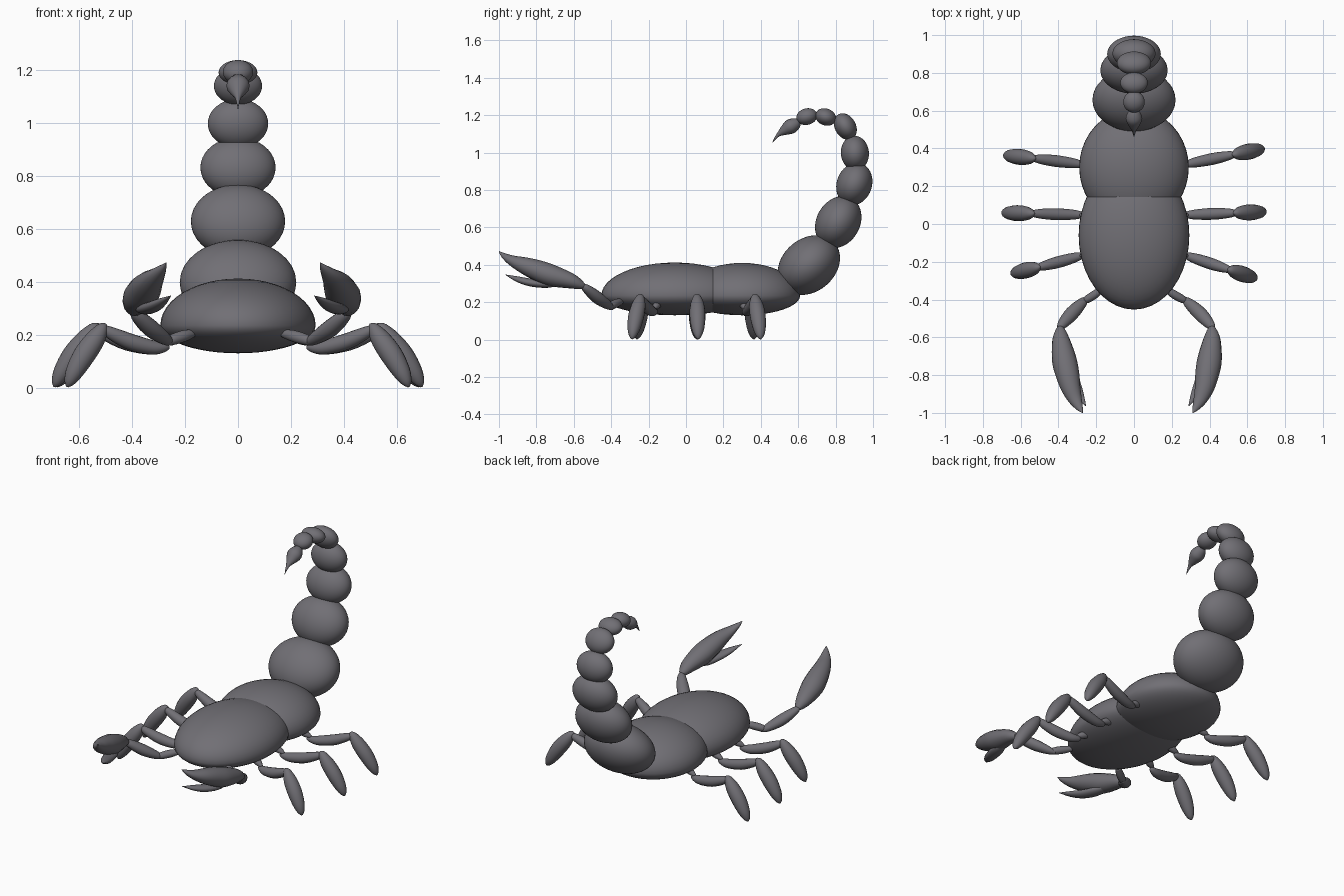
import bpy, bmesh, math
from mathutils import Vector, Matrix

# Dark shell colour
shell = bpy.data.materials.new("dark_shell")
shell.diffuse_color = (0.165, 0.16, 0.178, 1)


def finish(name, bm):
    bmesh.ops.recalc_face_normals(bm, faces=bm.faces[:])
    me = bpy.data.meshes.new(name)
    bm.to_mesh(me)
    bm.free()
    me.materials.append(shell)
    for p in me.polygons:
        p.use_smooth = True
    ob = bpy.data.objects.new(name, me)
    bpy.context.collection.objects.link(ob)
    return ob


def ellipsoid(name, centre, size, tilt=0, low=None):
    """Tilted ellipsoid in the y-z plane; low = separate radius of the underside."""
    bm = bmesh.new()
    bmesh.ops.create_uvsphere(bm, u_segments=40, v_segments=24, radius=1)
    for v in bm.verts:
        rz = low if low and v.co.z < 0 else size[2]
        v.co = Vector((v.co.x * size[0], v.co.y * size[1], v.co.z * rz))
    bm.transform(Matrix.Translation(centre) @ Matrix.Rotation(math.radians(tilt), 4, 'X'))
    return finish(name, bm)


def catmull(pts, steps=4):
    pts = [Vector(p) for p in pts]
    out = []
    for i in range(len(pts) - 1):
        a, b, c, d = pts[max(i - 1, 0)], pts[i], pts[i + 1], pts[min(i + 2, len(pts) - 1)]
        for s in range(steps):
            t = s / steps
            out.append(0.5 * (2 * b + (c - a) * t + (2 * a - 5 * b + 4 * c - d) * t * t
                              + (3 * b - a - 3 * c + d) * t ** 3))
    return out + [pts[-1]]


def loft(name, pts, n=16):
    """Tapered limb through points (x, y, z, side radius, upright radius)."""
    path = catmull(pts)
    bm = bmesh.new()
    rings = []
    for i, p in enumerate(path):
        tan = (path[min(i + 1, len(path) - 1)] - path[max(i - 1, 0)])
        tan = Vector(tan[:3]).normalized()
        side = tan.cross(Vector((0, 0, 1))).normalized()
        up = side.cross(tan)
        rs, ru = max(p[3], 0.001), max(p[4], 0.001)
        ring = []
        for k in range(n):
            a = math.tau * k / n
            ring.append(bm.verts.new(Vector(p[:3]) + side * rs * math.cos(a) + up * ru * math.sin(a)))
        rings.append(ring)
    for r, s in zip(rings, rings[1:]):
        for k in range(n):
            bm.faces.new((r[k], r[(k + 1) % n], s[(k + 1) % n], s[k]))
    bm.faces.new(rings[0])
    bm.faces.new(rings[-1])
    return finish(name, bm)


# Body: two overlapping shells with flattened undersides
ellipsoid("front_body", (0, -0.06, 0.235), (0.293, 0.393, 0.177), low=0.105)
ellipsoid("rear_body", (0, 0.30, 0.235), (0.29, 0.31, 0.175), low=0.105)

# Tail: y, z, half width, half length, half thickness, tilt
tail = [(0.657, 0.398, 0.22, 0.182, 0.142, 40),
        (0.814, 0.628, 0.178, 0.146, 0.116, 60),
        (0.900, 0.831, 0.142, 0.116, 0.094, 70),
        (0.903, 0.997, 0.114, 0.093, 0.075, 95),
        (0.852, 1.139, 0.091, 0.075, 0.056, 120),
        (0.747, 1.190, 0.073, 0.057, 0.045, 160),
        (0.646, 1.192, 0.057, 0.057, 0.044, 195)]
for i, (y, z, w, l, t, a) in enumerate(tail):
    ellipsoid(f"tail_segment_{i + 1}", (0, y, z), (w, l, t), a)

# Stinger: bulb running into a thin hooked tip
loft("stinger", [(0, 0.61, 1.165, 0.005, 0.005), (0, 0.598, 1.16, 0.028, 0.026),
                 (0, 0.56, 1.14, 0.044, 0.04), (0, 0.525, 1.118, 0.03, 0.027),
                 (0, 0.497, 1.098, 0.013, 0.012), (0, 0.478, 1.077, 0.006, 0.006),
                 (0, 0.462, 1.053, 0.001, 0.001)])

# Leg profiles: x, z, radius
hip = [(0.17, 0.205, 0.015), (0.20, 0.197, 0.02), (0.25, 0.18, 0.02), (0.285, 0.165, 0.008)]
thigh = [(0.26, 0.155, 0.008), (0.28, 0.152, 0.018), (0.33, 0.152, 0.027), (0.42, 0.172, 0.031),
         (0.50, 0.203, 0.025), (0.545, 0.225, 0.014), (0.56, 0.232, 0.003)]
shin = [(0.527, 0.24, 0.004), (0.542, 0.226, 0.022), (0.575, 0.182, 0.038), (0.622, 0.122, 0.042),
        (0.663, 0.06, 0.034), (0.685, 0.021, 0.02), (0.694, 0.003, 0.004)]
# Leg placement: name, root y, foot x, foot y
legs = [("front", -0.165, 0.65, -0.29), ("middle", 0.048, 0.70, 0.065), ("rear", 0.315, 0.69, 0.40)]


def leg_part(profile, sign, root, fx, fy):
    pts = []
    for x, z, r in profile:
        t = (x - 0.27) / 0.43
        px, py = 0.27 + t * (fx - 0.27), root + t * (fy - root)
        if sign < 0:                     # left legs are spread slightly less
            py *= 1 - 0.09 * max(t, 0)
        pts.append((sign * px, py, z, r, r))
    return pts


# Pincers: x, y, z, side radius, upright radius
arm_root = [(0.17, -0.345, 0.205, 0.015, 0.015), (0.21, -0.372, 0.195, 0.022, 0.022),
            (0.26, -0.40, 0.18, 0.02, 0.02), (0.285, -0.413, 0.17, 0.008, 0.008)]
forearm = [(0.255, -0.39, 0.165, 0.006, 0.006), (0.285, -0.415, 0.182, 0.026, 0.022),
           (0.35, -0.475, 0.225, 0.037, 0.032), (0.405, -0.535, 0.275, 0.025, 0.022),
           (0.42, -0.56, 0.295, 0.004, 0.004)]
claw = [(0.413, -0.535, 0.28, 0.006, 0.006), (0.413, -0.565, 0.293, 0.028, 0.025),
        (0.412, -0.62, 0.315, 0.048, 0.042), (0.40, -0.72, 0.343, 0.065, 0.058),
        (0.386, -0.80, 0.372, 0.062, 0.055), (0.372, -0.87, 0.398, 0.051, 0.044),
        (0.35, -0.93, 0.423, 0.036, 0.028), (0.326, -0.975, 0.45, 0.018, 0.014),
        (0.31, -1.0, 0.472, 0.001, 0.001)]
thumb = [(0.395, -0.66, 0.305, 0.01, 0.01), (0.385, -0.74, 0.297, 0.035, 0.02),
         (0.358, -0.83, 0.305, 0.035, 0.021), (0.325, -0.90, 0.323, 0.024, 0.015),
         (0.288, -0.965, 0.347, 0.001, 0.001)]


def arm_part(pts, sign):
    if sign > 0:
        return pts
    # left pincer sits a little further inward
    return [(-(x - 0.022 * min(1, max(0, (x - 0.17) / 0.2)) - 0.05 * max(0, -0.54 - y)), y, z, a, b)
            for x, y, z, a, b in pts]


for side, sign in (("right", 1), ("left", -1)):
    for name, root, fx, fy in legs:
        for part, prof in (("hip", hip), ("thigh", thigh), ("shin", shin)):
            loft(f"{side}_{name}_{part}", leg_part(prof, sign, root, fx, fy))
    for part, pts in (("arm_root", arm_root), ("forearm", forearm), ("claw", claw), ("claw_thumb", thumb)):
        loft(f"{side}_{part}", arm_part(pts, sign))
